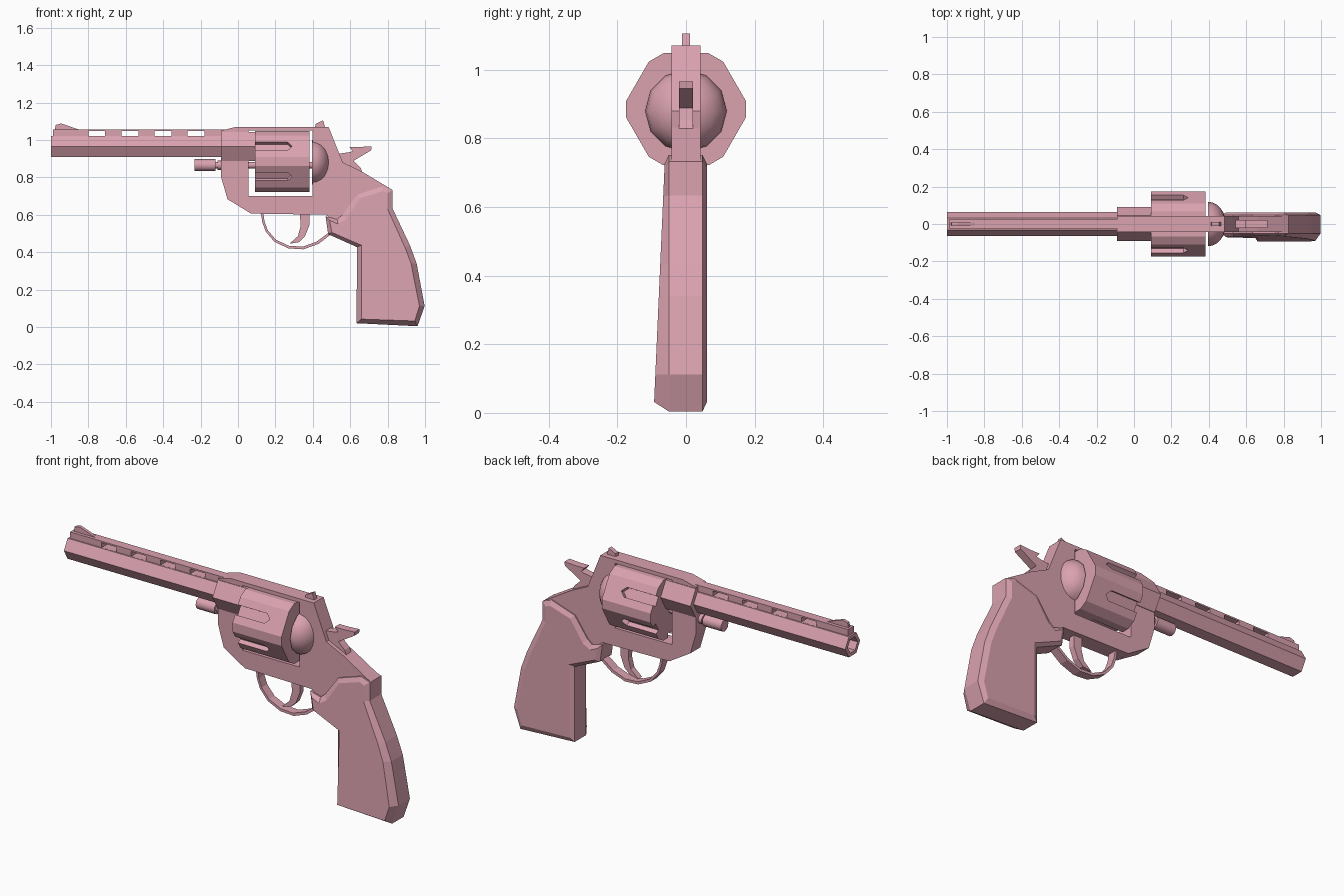
import bpy, bmesh
from math import sin, cos, radians, pi

if "Cube" in bpy.data.objects:
    bpy.data.objects.remove(bpy.data.objects["Cube"])

mat = bpy.data.materials.new("rose_metal")
mat.diffuse_color = (0.70, 0.36, 0.43, 1)
mat.use_nodes = True
mat.node_tree.nodes["Principled BSDF"].inputs["Base Color"].default_value = mat.diffuse_color


def loft(name, rings):
    """Solid skinned through equal-length closed rings, capped at both ends."""
    bm = bmesh.new()
    loops = [[bm.verts.new(p) for p in ring] for ring in rings]
    n = len(loops[0])
    for a, b in zip(loops, loops[1:]):
        for i in range(n):
            j = (i + 1) % n
            bm.faces.new((a[i], a[j], b[j], b[i]))
    bm.faces.new(loops[0])
    bm.faces.new(loops[-1])
    bmesh.ops.recalc_face_normals(bm, faces=bm.faces)
    me = bpy.data.meshes.new(name)
    bm.to_mesh(me)
    bm.free()
    me.materials.append(mat)
    ob = bpy.data.objects.new(name, me)
    bpy.context.collection.objects.link(ob)
    return ob


def plate(name, pts, half):
    """Side profile (x, z) extruded symmetrically in y."""
    return loft(name, [[(x, y, z) for x, z in pts] for y in (-half, half)])


def rod(name, z, n, stations):
    """Turned part along x; stations are (x, radius)."""
    ang = [2 * pi * i / n for i in range(n)]
    return loft(name, [[(x, r * cos(a), z + r * sin(a)) for a in ang] for x, r in stations])


def smooth(ob, angle=40):
    bpy.ops.object.select_all(action='DESELECT')
    ob.select_set(True)
    bpy.context.view_layer.objects.active = ob
    bpy.ops.object.shade_smooth_by_angle(angle=radians(angle))


def cut(ob, cutter):
    mod = ob.modifiers.new("cut", 'BOOLEAN')
    mod.operation = 'DIFFERENCE'
    mod.solver = 'EXACT'
    mod.object = cutter
    bpy.context.view_layer.objects.active = ob
    bpy.ops.object.modifier_apply(modifier=mod.name)
    bpy.data.objects.remove(cutter)


def box_pts(x0, x1, z0, z1):
    return [(x0, z0), (x1, z0), (x1, z1), (x0, z1)]


# Hexagonal barrel with bore, and the wider collar behind it
barrel = rod("barrel", 0.965, 6, [(-1, 0.064), (-0.05, 0.064)])
cut(barrel, rod("bore_cutter", 0.965, 6, [(-1.1, 0.042), (-0.7, 0.042)]))
rod("barrel_collar", 0.965, 6, [(-0.09, 0.09), (0.09, 0.09)])

# Ventilated top rib
rib = plate("barrel_rib", box_pts(-0.99, -0.05, 1.0, 1.055), 0.025)
for i in range(4):
    x = -0.80 + i * 0.177
    cut(rib, plate("vent_cutter", box_pts(x, x + 0.09, 1.021, 1.047), 0.1))

# Sights
plate("front_sight", [(-0.98, 1.05), (-0.975, 1.08), (-0.945, 1.088), (-0.85, 1.055), (-0.85, 1.05)], 0.008)
plate("rear_sight", [(0.41, 1.06), (0.415, 1.085), (0.455, 1.105), (0.468, 1.06)], 0.012)

# Frame plate with the cylinder window
frame = plate("frame", [
    (-0.09, 1.05), (-0.01, 1.07), (0.484, 1.07), (0.56, 0.88), (0.66, 0.832),
    (0.825, 0.733), (0.80, 0.66), (0.65, 0.62), (0.52, 0.56), (0.47, 0.60),
    (0.07, 0.606), (-0.056, 0.683), (-0.09, 0.80)], 0.042)
cut(frame, plate("window_cutter", box_pts(0.055, 0.397, 0.70, 1.05), 0.2))

# Six-sided cylinder with trimmed corners
CZ = 0.885
angles = [radians(60 * k + d) for k in range(6) for d in (-8, 8)]
drum = loft("cylinder", [[(x, 0.176 * cos(a), CZ + 0.176 * sin(a)) for a in angles]
                         for x in (0.09, 0.383)])

# Pointed flutes, one on each broad face
flute = [(0.05, -0.025), (0.265, -0.025), (0.29, 0), (0.265, 0.025), (0.05, 0.025)]
for k in range(6):
    a = radians(30 + 60 * k)
    cut(drum, loft("flute_cutter", [
        [(x, r * cos(a) - t * sin(a), CZ + r * sin(a) + t * cos(a)) for x, t in flute]
        for r in (0.138, 0.21)]))

# Domed recoil shield behind the cylinder
shield = rod("recoil_shield", 0.88, 12, [
    (0.396 + 0.095 * sin(radians(t)), 0.119 * cos(radians(t))) for t in (0, 15, 30, 45, 60, 75, 89)])
smooth(shield)

# Ejector rod and axle
smooth(rod("axle", 0.865, 12, [(-0.13, 0.018), (0.41, 0.018)]))
smooth(rod("ejector_tip", 0.865, 12, [(-0.232, 0.032), (-0.12, 0.032)]))
smooth(rod("ejector_collar", 0.865, 12, [(-0.11, 0.025), (-0.08, 0.025)]))

# Hammer
plate("hammer", [
    (0.50, 0.90), (0.53, 0.925), (0.60, 0.935), (0.614, 0.94), (0.595, 0.962),
    (0.645, 0.962), (0.715, 0.966), (0.712, 0.945), (0.617, 0.888),
    (0.655, 0.852), (0.668, 0.82), (0.58, 0.80)], 0.021)

# Trigger and guard
plate("trigger", [
    (0.33, 0.62), (0.335, 0.54), (0.32, 0.485), (0.275, 0.445), (0.325, 0.453),
    (0.358, 0.485), (0.382, 0.545), (0.382, 0.62)], 0.016)
outer = [(0.122, 0.615), (0.13, 0.56), (0.148, 0.51), (0.195, 0.455), (0.27, 0.42),
         (0.35, 0.415), (0.43, 0.444), (0.50, 0.497)]
inner = [(0.3 + (x - 0.3) * 0.93, 0.62 + (z - 0.62) * 0.93) for x, z in outer]
plate("trigger_guard", outer + inner[::-1], 0.024)

# Bevelled grip, flared toward the bottom on the front side
edge = [(0.468, 0.592), (0.482, 0.496), (0.636, 0.427), (0.634, 0.02), (0.96, 0.004),
        (0.998, 0.112), (0.955, 0.34), (0.92, 0.435), (0.826, 0.634), (0.826, 0.733),
        (0.773, 0.752), (0.634, 0.706), (0.559, 0.60), (0.53, 0.575)]
face = [(0.49, 0.57), (0.502, 0.505), (0.66, 0.437), (0.66, 0.042), (0.945, 0.032),
        (0.97, 0.112), (0.925, 0.34), (0.893, 0.425), (0.80, 0.63), (0.80, 0.715),
        (0.773, 0.726), (0.652, 0.688), (0.577, 0.575), (0.535, 0.55)]
loft("grip", [
    [(x, -0.062 - 0.031 * (0.73 - z) / 0.7, z) for x, z in face],
    [(x, -0.05, z) for x, z in edge],
    [(x, 0.048, z) for x, z in edge],
    [(x, 0.061, z) for x, z in face]])
